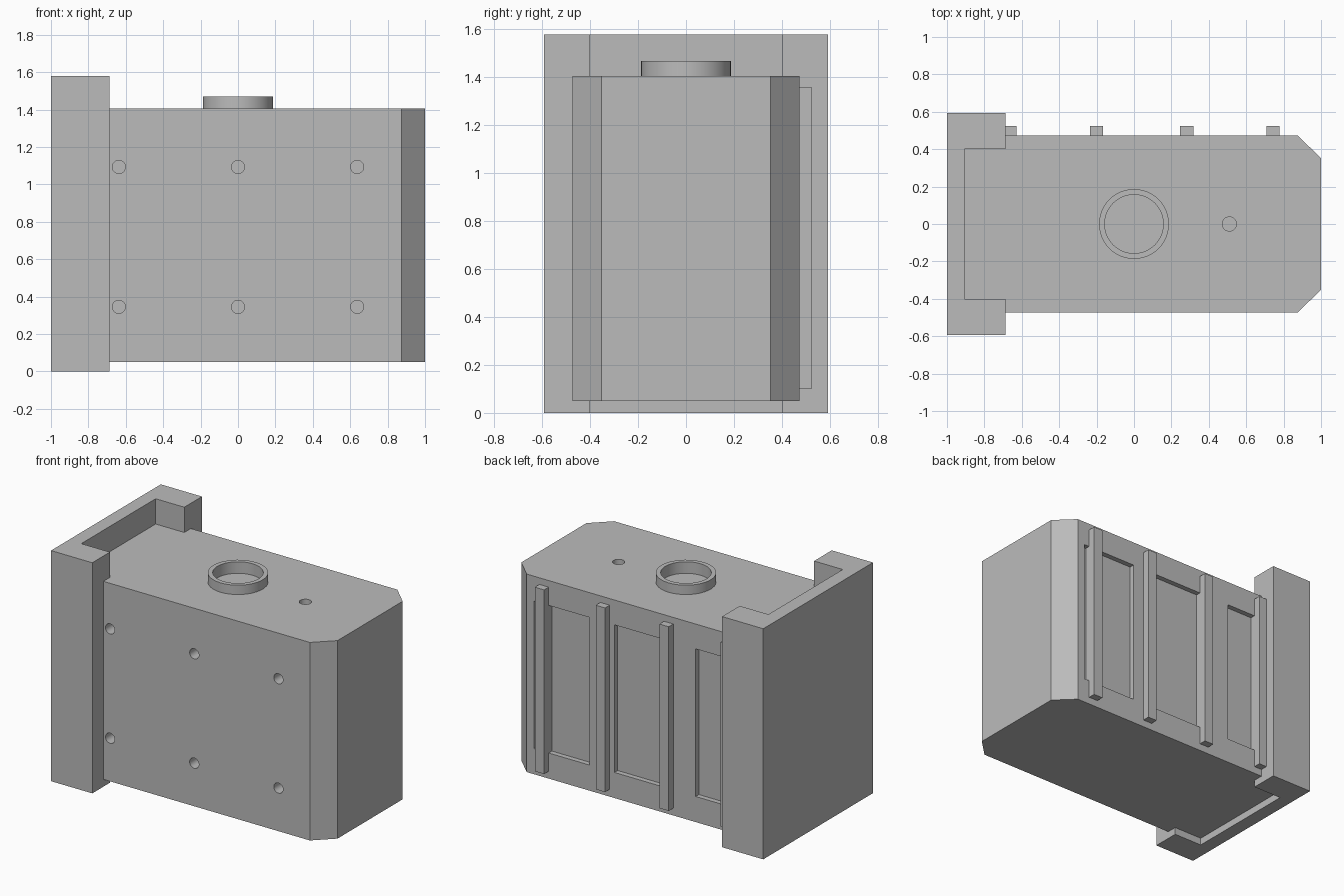
import bpy, bmesh
from math import radians
from mathutils import Matrix

cube = bpy.data.objects.get("Cube")
if cube:
    bpy.data.objects.remove(cube, do_unlink=True)

grey = bpy.data.materials.new("plain_grey")
grey.use_nodes = True
COLOUR = (0.5, 0.5, 0.5, 1)
grey.diffuse_color = COLOUR
grey.node_tree.nodes["Principled BSDF"].inputs["Base Color"].default_value = COLOUR


def finish(name, bm):
    bmesh.ops.recalc_face_normals(bm, faces=bm.faces)
    mesh = bpy.data.meshes.new(name)
    bm.to_mesh(mesh)
    bm.free()
    mesh.materials.append(grey)
    obj = bpy.data.objects.new(name, mesh)
    bpy.context.collection.objects.link(obj)
    return obj


def prism(name, outline, z0, z1):
    """Extrude an xy outline from z0 up to z1."""
    bm = bmesh.new()
    face = bm.faces.new([bm.verts.new((x, y, z0)) for x, y in outline])
    top = bmesh.ops.extrude_face_region(bm, geom=[face])["geom"]
    bmesh.ops.translate(bm, vec=(0, 0, z1 - z0),
                        verts=[v for v in top if isinstance(v, bmesh.types.BMVert)])
    return finish(name, bm)


def box(name, x0, x1, y0, y1, z0, z1):
    return prism(name, [(x0, y0), (x1, y0), (x1, y1), (x0, y1)], z0, z1)


def cylinder(name, centre, radius, depth, axis="Z", sides=48):
    bm = bmesh.new()
    matrix = Matrix.Translation(centre)
    if axis == "Y":
        matrix = matrix @ Matrix.Rotation(radians(90), 4, "X")
    bmesh.ops.create_cone(bm, cap_ends=True, segments=sides, radius1=radius,
                          radius2=radius, depth=depth, matrix=matrix)
    return finish(name, bm)


def cut(obj, cutters):
    """Subtract the cutters and remove them."""
    bpy.context.view_layer.objects.active = obj
    for cutter in cutters:
        mod = obj.modifiers.new("cut", "BOOLEAN")
        mod.operation, mod.solver, mod.object = "DIFFERENCE", "EXACT", cutter
        bpy.ops.object.modifier_apply(modifier=mod.name)
        bpy.data.objects.remove(cutter, do_unlink=True)


def smooth(obj):
    bpy.ops.object.select_all(action="DESELECT")
    obj.select_set(True)
    bpy.context.view_layer.objects.active = obj
    bpy.ops.object.shade_smooth_by_angle(angle=radians(30))


BOTTOM, TOP, SIDE = 0.05, 1.405, 0.473
FLOOR = SIDE - 0.035

# Main tank with two chamfered corners
body = prism("tank_body", [(-0.95, -SIDE), (0.875, -SIDE), (1, -0.352),
                           (1, 0.352), (0.875, SIDE), (-0.95, SIDE)], BOTTOM, TOP)

# Recessed back panels, front bolt holes, top vent hole and filler opening
cutters = [box("panel_cutter", x - 0.21, x + 0.21, FLOOR, 0.7, 0.225, 1.235)
           for x in (-0.615, 0, 0.61)]
cutters += [cylinder("bolt_cutter", (x, -SIDE, z), 0.035, 0.2, "Y", 32)
            for x in (-0.637, 0, 0.637) for z in (0.345, 1.093)]
cutters.append(cylinder("vent_cutter", (0.51, 0, TOP), 0.038, 0.2, "Z", 32))
cutters.append(cylinder("filler_cutter", (0, 0, TOP + 0.1), 0.157, 0.23))
cut(body, cutters)
smooth(body)

# Filler neck ring on the top
neck = cylinder("filler_neck", (0, 0, TOP + 0.029), 0.187, 0.07)
cut(neck, [cylinder("neck_cutter", (0, 0, TOP), 0.157, 0.4)])
smooth(neck)

# Vertical ribs across the back
for i, x in enumerate((-0.663, -0.2, 0.282, 0.743)):
    box(f"back_rib_{i + 1}", x - 0.035, x + 0.035, FLOOR - 0.01, 0.523, 0.1, 1.36)

# C-shaped end bracket wrapping the tank
prism("end_bracket", [(-1, -0.593), (-0.688, -0.593), (-0.688, -0.402), (-0.905, -0.402),
                      (-0.905, 0.402), (-0.688, 0.402), (-0.688, 0.593), (-1, 0.593)],
      0, 1.578)
